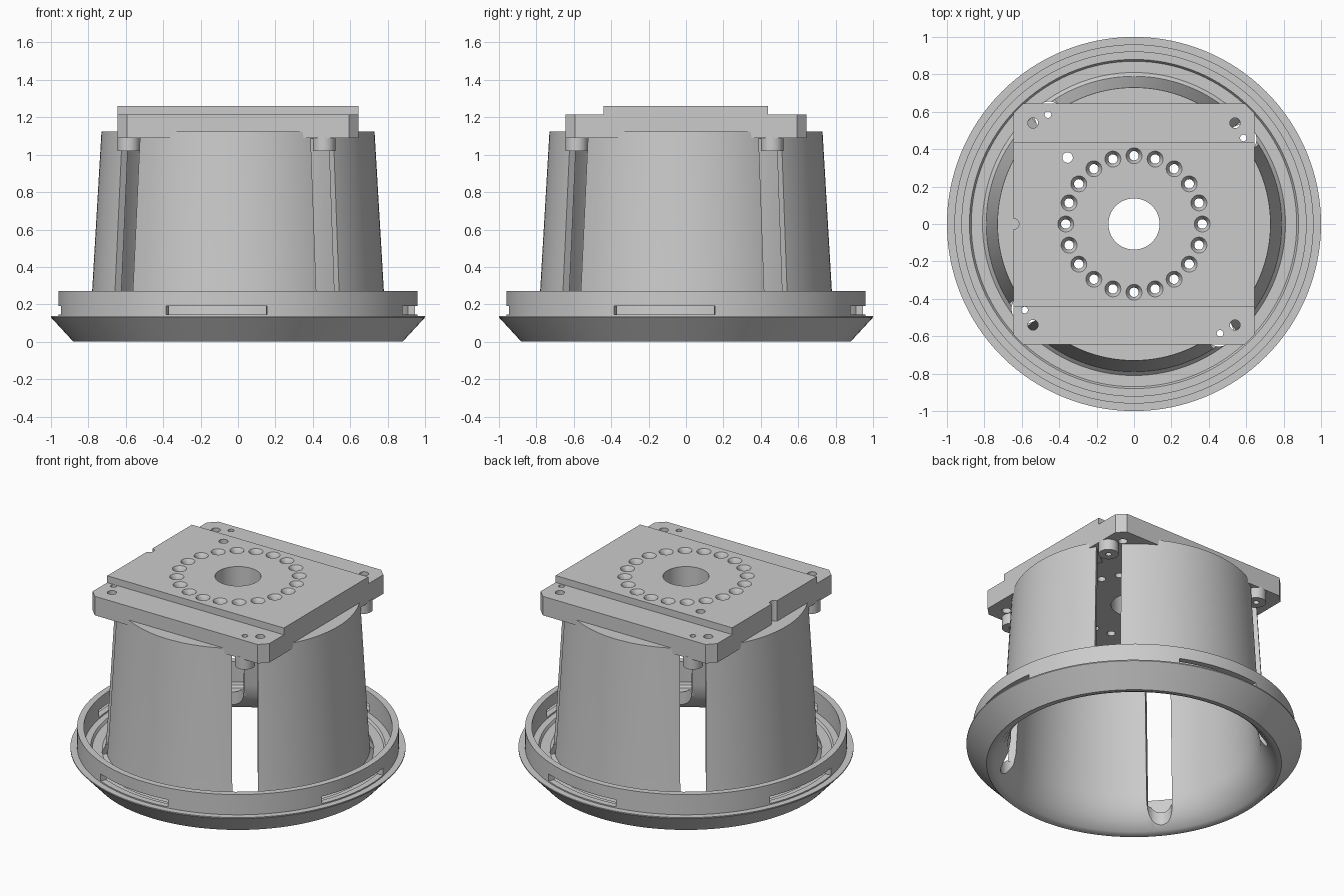
import bpy, bmesh
from math import sin, cos, pi, radians, atan2

if "Cube" in bpy.data.objects:
    bpy.data.objects.remove(bpy.data.objects["Cube"])

SEG = 128


def make(name, bm):
    bmesh.ops.recalc_face_normals(bm, faces=bm.faces)
    me = bpy.data.meshes.new(name)
    bm.to_mesh(me)
    bm.free()
    ob = bpy.data.objects.new(name, me)
    bpy.context.collection.objects.link(ob)
    return ob


def activate(ob):
    bpy.ops.object.select_all(action='DESELECT')
    ob.select_set(True)
    bpy.context.view_layer.objects.active = ob


def prism(bm, pts, z0, z1):
    lo = [bm.verts.new((x, y, z0)) for x, y in pts]
    hi = [bm.verts.new((x, y, z1)) for x, y in pts]
    n = len(pts)
    bm.faces.new(lo[::-1])
    bm.faces.new(hi)
    for i in range(n):
        j = (i + 1) % n
        bm.faces.new((lo[i], lo[j], hi[j], hi[i]))


def circle(x, y, r, n=24):
    return [(x + r * cos(2 * pi * i / n), y + r * sin(2 * pi * i / n)) for i in range(n)]


def turn(pts, a):
    return [(x * cos(a) - y * sin(a), x * sin(a) + y * cos(a)) for x, y in pts]


def lathe(name, profile):
    bm = bmesh.new()
    rings = [[bm.verts.new((r * cos(2 * pi * k / SEG), r * sin(2 * pi * k / SEG), z))
              for r, z in profile] for k in range(SEG)]
    n = len(profile)
    for k in range(SEG):
        a, b = rings[k], rings[(k + 1) % SEG]
        for i in range(n):
            j = (i + 1) % n
            bm.faces.new((a[i], b[i], b[j], a[j]))
    return make(name, bm)


def cut(ob, shapes):
    """Subtract a list of (points, z0, z1) prisms."""
    bm = bmesh.new()
    for s in shapes:
        prism(bm, *s)
    subtract(ob, bm)


def subtract(ob, bm):
    cutter = make("cutter", bm)
    cutter.hide_render = True
    m = ob.modifiers.new("cut", 'BOOLEAN')
    m.operation = 'DIFFERENCE'
    m.solver = 'EXACT'
    m.object = cutter
    activate(ob)
    bpy.ops.object.modifier_apply(modifier=m.name)
    bpy.data.objects.remove(cutter)


QUARTERS = [i * pi / 2 for i in range(4)]
POST = (0.46, -0.585)                 # screw post position, repeated four times
SLOT_ANGLE = atan2(POST[1], POST[0])

# flanged base ring and tapered shell in one turned body
body = lathe("tapered_housing", [
    (0.86, 0), (0.88, 0), (1.0, 0.13), (1.0, 0.137), (0.96, 0.137), (0.96, 0.27),
    (0.92, 0.27), (0.92, 0.135), (0.88, 0.135), (0.87, 0.12), (0.81, 0.12),
    (0.79, 0.14), (0.78, 0.27), (0.73, 1.125), (0.55, 1.125), (0.55, 1.085),
    (0.69, 1.085), (0.74, 0.2), (0.755, 0.12), (0.79, 0.06), (0.835, 0.01)])

# tall openings in the shell, screwdriver holes in the floor, bayonet slots in the rim
h = 0.0775
cut(body, [(turn([(0.4, -h), (0.86, -h), (0.86, h), (0.4, h)], SLOT_ANGLE + q), 0.145, 1.3)
           for q in QUARTERS])
cut(body, [(turn(circle(0.735, 0, 0.077, 32), SLOT_ANGLE + q), -0.1, 0.3) for q in QUARTERS])
a0, a1 = radians(-113.6), radians(-80.7)
angles = [a0 + (a1 - a0) * i / 16 for i in range(17)]
arc = ([(0.9 * cos(a), 0.9 * sin(a)) for a in angles] +
       [(1.05 * cos(a), 1.05 * sin(a)) for a in reversed(angles)])
cut(body, [(turn(arc, q), 0.145, 0.192) for q in QUARTERS])

# square mounting plate with clipped corners, and its raised middle band
s, c = 0.643, 0.05
bm = bmesh.new()
prism(bm, [(s - c, -s), (s, -s + c), (s, s - c), (s - c, s),
           (-s + c, s), (-s, s - c), (-s, -s + c), (-s + c, -s)], 1.09, 1.215)
plate = make("mounting_plate", bm)
bm = bmesh.new()
prism(bm, [(-s, -0.442), (s, -0.442), (s, 0.438), (-s, 0.438)], 1.2, 1.26)
band = make("raised_band", bm)

# four screw posts under the plate
bm = bmesh.new()
for q in QUARTERS:
    prism(bm, turn(circle(*POST, 0.06, 32), q), 1.02, 1.1)
posts = make("screw_posts", bm)

# bore, ring of twenty holes, locating holes and screw holes
ring = [(0.365 * cos(pi * i / 10), 0.365 * sin(pi * i / 10)) for i in range(20)]
holes = [circle(0, 0, 0.137, 64), circle(-0.355, 0.355, 0.028), circle(-s, 0, 0.028)]
holes += [circle(x, y, 0.025) for x, y in ring]
holes += [circle(x, y, 0.028) for x in (-0.54, 0.54) for y in (-0.54, 0.54)]
small = [turn(circle(*POST, 0.018, 16), q) for q in QUARTERS]
for ob in (plate, band):
    cut(ob, [(p, 0.95, 1.4) for p in holes + small])
cut(posts, [(p, 0.95, 1.4) for p in small])

# countersinks around the ring holes
bm = bmesh.new()
for x, y in ring:
    new = bmesh.ops.create_cone(bm, cap_ends=True, segments=24,
                                radius1=0.02, radius2=0.046, depth=0.04)["verts"]
    bmesh.ops.translate(bm, verts=new, vec=(x, y, 1.245))
subtract(band, bm)

for ob in (body, plate, band, posts):
    activate(ob)
    bpy.ops.object.shade_smooth_by_angle(angle=radians(35))
